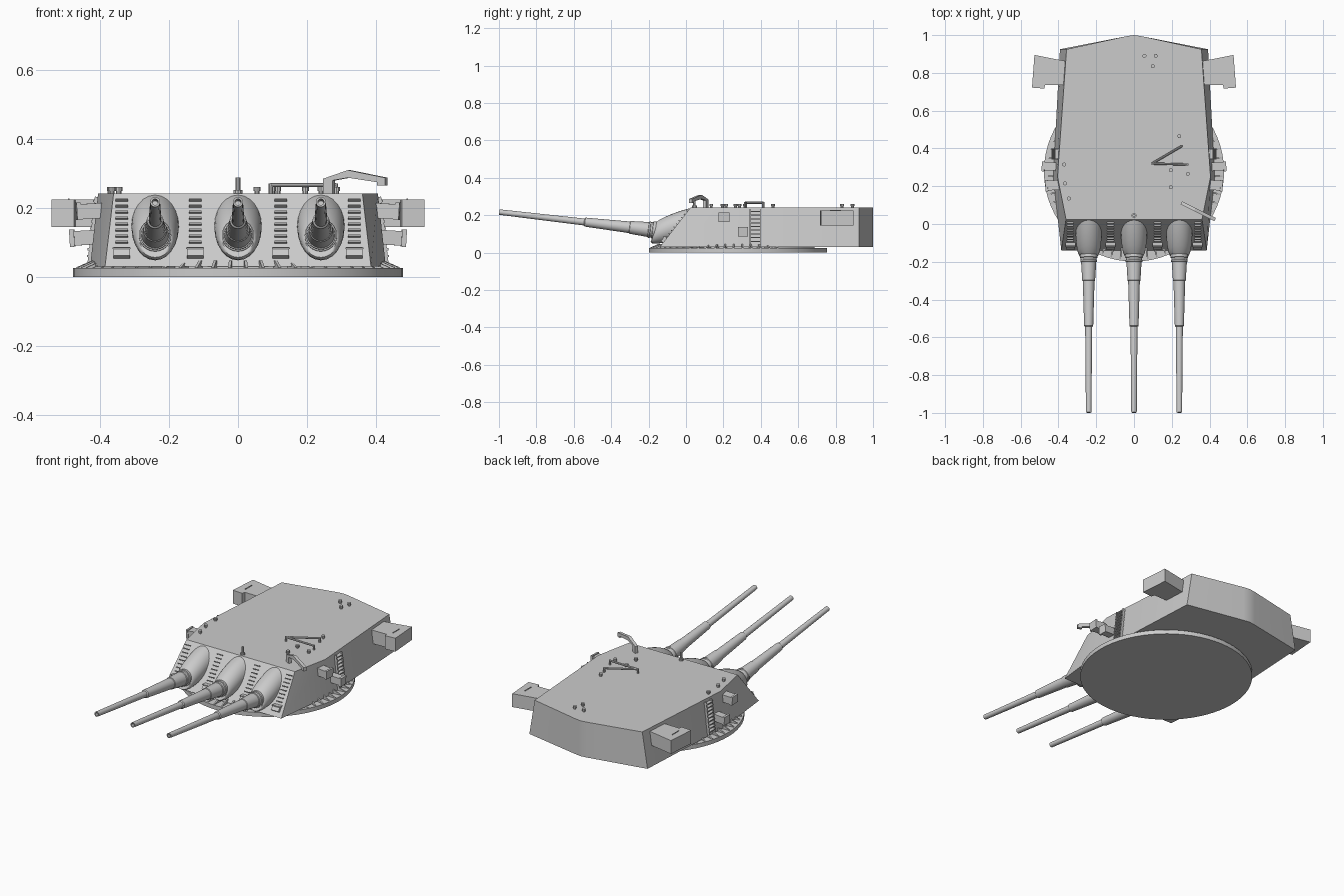
import bpy, bmesh, math
from mathutils import Vector, Matrix

if "Cube" in bpy.data.objects:
    bpy.data.objects.remove(bpy.data.objects["Cube"])

TOP, BOT = 0.242, 0.03
TILT = -0.66                      # lean of the sloped face plate


def finish(name, bm, smooth=None):
    bmesh.ops.recalc_face_normals(bm, faces=bm.faces)
    me = bpy.data.meshes.new(name)
    bm.to_mesh(me)
    bm.free()
    ob = bpy.data.objects.new(name, me)
    bpy.context.collection.objects.link(ob)
    if smooth:
        bpy.ops.object.select_all(action='DESELECT')
        ob.select_set(True)
        bpy.context.view_layer.objects.active = ob
        bpy.ops.object.shade_smooth_by_angle(angle=math.radians(smooth))
    return ob


def add_loft(bm, rings):
    """Skin between closed rings of points, capped at both ends."""
    vs = [[bm.verts.new(p) for p in r] for r in rings]
    n = len(rings[0])
    for a, b in zip(vs, vs[1:]):
        for i in range(n):
            j = (i + 1) % n
            bm.faces.new((a[i], a[j], b[j], b[i]))
    bm.faces.new(vs[0])
    bm.faces.new(vs[-1])


def add_box(bm, loc, size, rx=0, ry=0, rz=0):
    m = (Matrix.Translation(loc) @ Matrix.Rotation(rz, 4, 'Z') @ Matrix.Rotation(ry, 4, 'Y')
         @ Matrix.Rotation(rx, 4, 'X') @ Matrix.Diagonal((*size, 1)))
    bmesh.ops.create_cube(bm, size=1, matrix=m)


def add_tube(bm, a, b, r1, r2=None, seg=10):
    a, b = Vector(a), Vector(b)
    d = b - a
    m = Matrix.Translation((a + b) / 2) @ d.to_track_quat('Z', 'Y').to_matrix().to_4x4()
    bmesh.ops.create_cone(bm, cap_ends=True, segments=seg, radius1=r1,
                          radius2=r1 if r2 is None else r2, depth=d.length, matrix=m)


def plate_y(z):
    return -0.14 + (z - BOT) * 0.165 / (TOP - BOT)


# Turntable disc
RC, RR = 0.278, 0.477
bm = bmesh.new()
add_tube(bm, (0, RC, 0), (0, RC, 0.025), RR, seg=64)
add_tube(bm, (0, RC, 0.02), (0, RC, 0.034), 0.41, seg=64)
finish("turntable_disc", bm, 30)

# Gusset plates round the disc
bm = bmesh.new()
for k in range(60):
    a = 2 * math.pi * (k + 0.5) / 60
    u = Vector((math.cos(a), math.sin(a), 0))
    if u.y > 0.5:
        continue
    s = Vector((-u.y, u.x, 0)) * 0.004
    c = Vector((0, RC, 0))
    prof = [c + u * r + Vector((0, 0, z)) for r, z in
            ((0.385, 0.02), (0.47, 0.02), (0.47, 0.027), (0.425, 0.047), (0.385, 0.047))]
    add_loft(bm, [[p - s for p in prof], [p + s for p in prof]])
finish("disc_gussets", bm)

# Armoured gunhouse
roof = [(0.36, 0.025), (0.405, 0.25), (0.357, 0.925), (0.04, 0.994)]
floor = [(0.385, -0.14), (0.428, 0.25), (0.392, 0.925), (0.04, 0.994)]


def outline(half, z):
    return ([(x, y, z) for x, y in half] + [(0, 1.0, z)]
            + [(-x, y, z) for x, y in reversed(half)])


bm = bmesh.new()
add_loft(bm, [outline(floor, BOT), outline(roof, TOP)])
finish("gunhouse", bm, 20)

# Three guns: dome cover on the plate plus stepped barrel
SEG = 24
SLOPE = 0.117
axis = Vector((0, -1, SLOPE)).normalized()
side = Vector((1, 0, 0))
up = side.cross(axis) * -1
if up.z < 0:
    up = -up
plate_up = Vector((0, -math.sin(TILT), math.cos(TILT)))
ring = [(math.cos(2 * math.pi * i / SEG), math.sin(2 * math.pi * i / SEG)) for i in range(SEG)]
barrel = [(-0.08, 0.038), (-0.168, 0.047), (-0.178, 0.047), (-0.18, 0.042), (-0.19, 0.042),
          (-0.192, 0.044), (-0.2, 0.044), (-0.202, 0.040), (-0.30, 0.034), (-0.302, 0.031),
          (-0.54, 0.024), (-0.545, 0.0185), (-0.998, 0.0145), (-0.998, 0.009), (-0.95, 0.009)]


def axis_point(x, y):
    return Vector((x, y, 0.217 - (y + 1) * SLOPE))


for label, gx in (("left", -0.24), ("centre", 0.0), ("right", 0.24)):
    bm = bmesh.new()
    add_loft(bm, [[axis_point(gx, y) + (side * c + up * s) * r for c, s in ring]
                  for y, r in barrel])
    finish("gun_barrel_" + label, bm, 35)
    base = Vector((gx, plate_y(0.147) + 0.008, 0.147))
    neck = axis_point(gx, -0.168)
    rings = []
    for k in range(7):
        t = k / 6 * math.pi / 2
        f, g = math.sin(t), 1 - math.cos(t)
        rings.append([base.lerp(neck, f)
                      + (side * c * 0.069 + plate_up * s * 0.117).lerp((side * c + up * s) * 0.042, g)
                      for c, s in ring])
    bm = bmesh.new()
    add_loft(bm, rings)
    finish("gun_cover_" + label, bm, 50)

# Rungs and foot steps on the face plate
bm = bmesh.new()
for x in (-0.337, -0.124, 0.124, 0.337):
    for k in range(8):
        z = 0.098 + k * 0.0175
        add_box(bm, (x, plate_y(z), z), (0.036, 0.016, 0.005), rx=TILT)
    add_box(bm, (x, plate_y(0.068) - 0.004, 0.066), (0.048, 0.026, 0.03), rx=TILT)
    add_box(bm, (x, plate_y(0.083) - 0.006, 0.083), (0.052, 0.034, 0.005))
finish("face_plate_rungs", bm)

for label, sx in (("left", -1), ("right", 1)):
    # Rangefinder housing
    plan = [(0.36, 0.735), (0.47, 0.737), (0.475, 0.717), (0.54, 0.722), (0.527, 0.895), (0.36, 0.862)]
    bm = bmesh.new()
    add_loft(bm, [[(sx * x, y, z) for x, y in plan] for z in (0.144, 0.224)])
    add_box(bm, (sx * 0.49, 0.8, 0.225), (0.004, 0.06, 0.005))
    finish("rangefinder_" + label, bm)

    # Sight boxes with front hoods
    bm = bmesh.new()
    add_box(bm, (sx * 0.43, 0.205, 0.19), (0.075, 0.052, 0.044), ry=sx * 0.06, rz=sx * -0.06)
    add_box(bm, (sx * 0.462, 0.203, 0.19), (0.012, 0.06, 0.05), ry=sx * 0.06, rz=sx * -0.06)
    add_box(bm, (sx * 0.445, 0.305, 0.113), (0.075, 0.044, 0.042), ry=sx * 0.06, rz=sx * 0.04)
    add_box(bm, (sx * 0.48, 0.305, 0.112), (0.014, 0.052, 0.05), ry=sx * 0.06, rz=sx * 0.04)
    finish("sight_boxes_" + label, bm)

    # Side ladder
    bm = bmesh.new()
    for k in range(9):
        z = 0.06 + k * 0.02
        add_box(bm, (sx * (0.428 - (z - BOT) * 0.113), 0.37, z), (0.026, 0.055, 0.006))
    for y in (0.343, 0.397):
        add_box(bm, (sx * 0.418, y, 0.137), (0.014, 0.005, 0.19), ry=-sx * 0.11)
    finish("side_ladder_" + label, bm)

# Roof vents
bm = bmesh.new()
for x, y in ((0.055, 0.89), (0.115, 0.89), (0.1, 0.835), (0.24, 0.465), (0.195, 0.285),
             (0.285, 0.265), (0.195, 0.195), (-0.37, 0.315), (-0.365, 0.215), (-0.345, 0.135)):
    add_tube(bm, (x, y, TOP - 0.004), (x, y, 0.25), 0.008)
    add_tube(bm, (x, y, 0.248), (x, y, 0.26), 0.0105)
finish("roof_vents", bm, 30)

# Short post at the front of the roof
bm = bmesh.new()
add_tube(bm, (0, 0.045, TOP - 0.004), (0, 0.045, 0.252), 0.013)
add_tube(bm, (0, 0.045, 0.25), (0, 0.045, 0.288), 0.007)
finish("roof_post", bm, 30)

# V-shaped hand rail
bm = bmesh.new()
tip = (0.095, 0.32)
for end in ((0.254, 0.413), (0.284, 0.315)):
    add_tube(bm, (*tip, 0.266), (*end, 0.266), 0.006, seg=8)
    add_tube(bm, (*end, TOP - 0.004), (*end, 0.27), 0.006, seg=8)
add_tube(bm, (*tip, TOP - 0.004), (*tip, 0.27), 0.006, seg=8)
finish("roof_hand_rail", bm, 40)

# Small davit crane
a, d = Vector((0.25, 0.112, 0)), Vector((0.897, -0.442, 0))
w = Vector((0.442, 0.897, 0)) * 0.009
prof = [(0, 0.238), (0.03, 0.238), (0.03, 0.279), (0.08, 0.287), (0.175, 0.274), (0.175, 0.264),
        (0.2, 0.264), (0.2, 0.287), (0.08, 0.309), (0, 0.284)]
pts = [a + d * s + Vector((0, 0, z)) for s, z in prof]
bm = bmesh.new()
add_loft(bm, [[p - w for p in pts], [p + w for p in pts]])
finish("davit_crane", bm)
